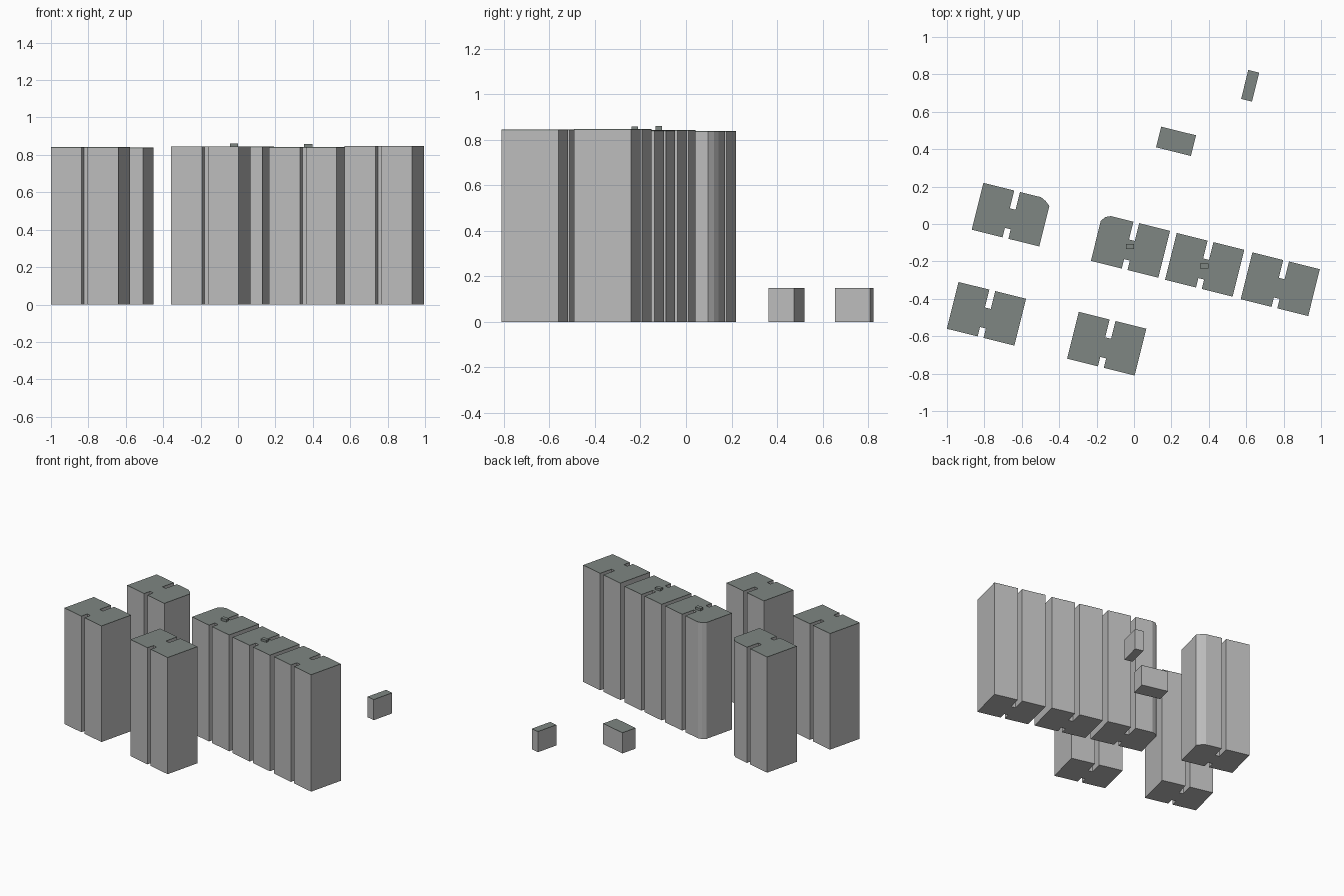
import bpy, bmesh, math
from mathutils import Vector, Matrix

if "Cube" in bpy.data.objects:
    bpy.data.objects.remove(bpy.data.objects["Cube"])


def make_material(name, colour):
    mat = bpy.data.materials.new(name)
    mat.use_nodes = True
    mat.diffuse_color = colour
    mat.node_tree.nodes["Principled BSDF"].inputs["Base Color"].default_value = colour
    return mat


WALL = make_material("wall grey", (0.5, 0.5, 0.5, 1))
ROOF = make_material("roof green grey", (0.21, 0.24, 0.225, 1))
STREET_ANGLE = math.radians(-14)
ROOF_EDGE = 0.004
W, D = 0.186, 0.129          # half width and half depth of a tower


def block(name, outline, centre, levels, angle=STREET_ANGLE, all_roof=False):
    """Stack the outline through the levels; the top band and cap are roof."""
    bm = bmesh.new()
    turn = Matrix.Rotation(angle, 3, 'Z')
    rings = []
    for z in levels:
        rings.append([bm.verts.new(turn @ Vector((u, v, 0)) + Vector((*centre, z)))
                      for u, v in outline])
    n = len(outline)
    for k, (low, high) in enumerate(zip(rings, rings[1:])):
        for i in range(n):
            j = (i + 1) % n
            face = bm.faces.new((low[i], low[j], high[j], high[i]))
            face.material_index = int(all_roof or k == len(rings) - 2)
    bm.faces.new(rings[-1]).material_index = 1
    bm.faces.new(rings[0][::-1]).material_index = int(all_roof)
    bmesh.ops.recalc_face_normals(bm, faces=bm.faces)
    mesh = bpy.data.meshes.new(name)
    bm.to_mesh(mesh)
    bm.free()
    mesh.materials.append(WALL)
    mesh.materials.append(ROOF)
    obj = bpy.data.objects.new(name, mesh)
    bpy.context.collection.objects.link(obj)
    return obj


def rectangle(w, d):
    return [(-w, -d), (w, -d), (w, d), (-w, d)]


def tower_outline(right_corner=None, left_corner=None):
    """Rectangle with a shallow front slot and a deep back slot."""
    front_slot = [(-0.016, -D), (-0.016, -D + 0.052), (0.016, -D + 0.052), (0.016, -D)]
    back_slot = [(0.016, D), (0.016, D - 0.098), (-0.016, D - 0.098), (-0.016, D)]
    return ([(-W, -D)] + front_slot + [(W, -D)] + (right_corner or [(W, D)])
            + back_slot + (left_corner or [(-W, D)]))


plain = tower_outline()
cut_right = tower_outline(right_corner=[(W, D - 0.035), (W - 0.025, D - 0.014), (W - 0.055, D)])
cut_left = tower_outline(left_corner=[(-W + 0.045, D), (-W + 0.018, D - 0.012), (-W, D - 0.038)])

# Residential towers
towers = [
    ("back_right_tower", cut_right, (-0.656, 0.05), 0.839),
    ("front_right_tower", plain, (-0.789, -0.48), 0.842),
    ("front_tower", plain, (-0.146, -0.64), 0.846),
    ("row_tower_right", cut_left, (-0.019, -0.117), 0.844),
    ("row_tower_middle", plain, (0.378, -0.218), 0.842),
    ("row_tower_left", plain, (0.782, -0.322), 0.848),
]
for name, outline, centre, top in towers:
    block(name, outline, centre, (0, 0.05, top - ROOF_EDGE, top))

# Rooftop service boxes
block("roof_box_right", rectangle(0.022, 0.014), (-0.022, -0.12), (0.84, 0.862), 0, True)
block("roof_box_middle", rectangle(0.022, 0.014), (0.375, -0.225), (0.838, 0.858), 0, True)

# Low outbuildings
for name, half_w, half_d, centre in [
    ("wide_outbuilding", 0.096, 0.057, (0.225, 0.442)),
    ("narrow_outbuilding", 0.03, 0.08, (0.621, 0.739)),
]:
    block(name, rectangle(half_w, half_d), centre, (0, 0.15 - ROOF_EDGE, 0.15))
